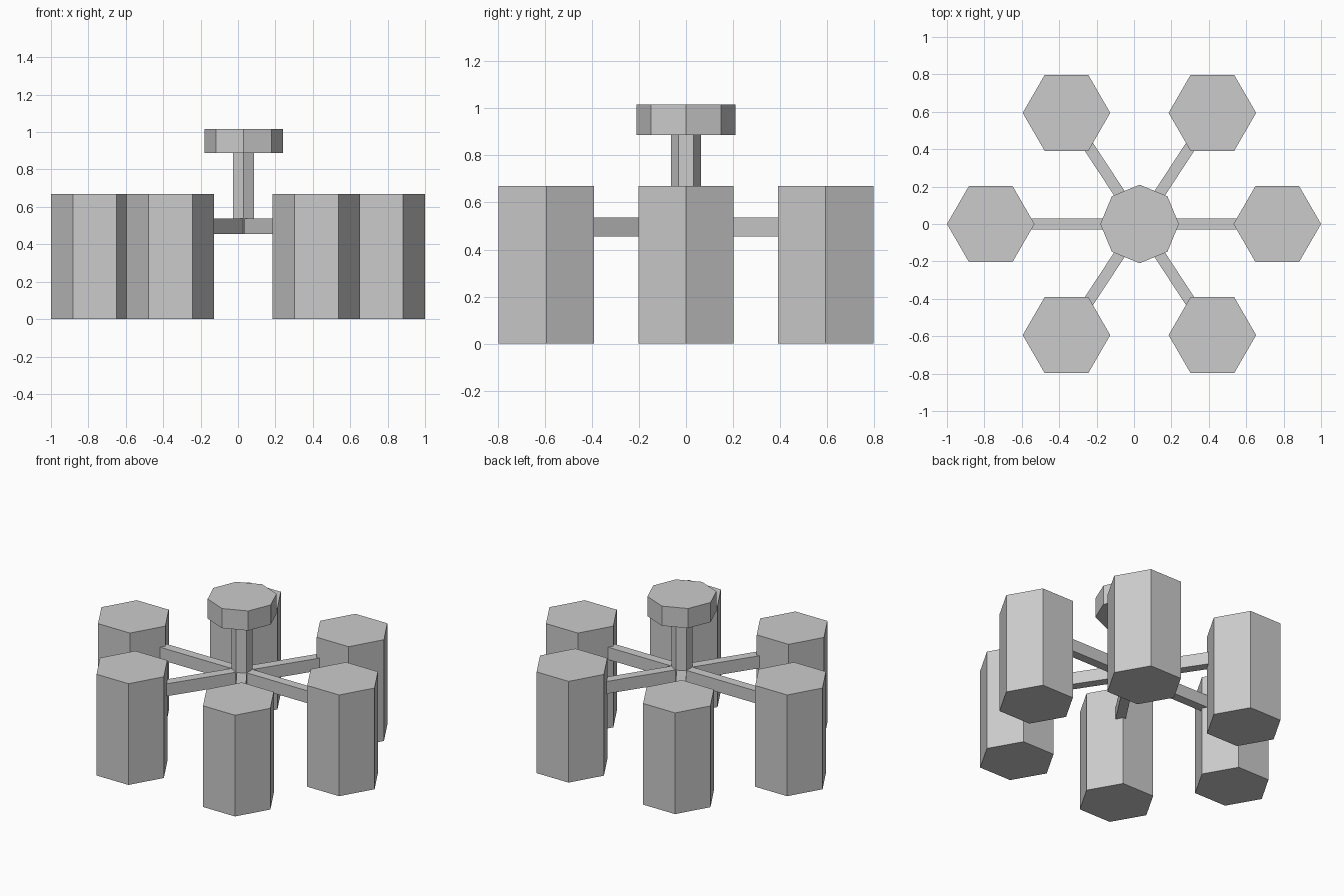
import bpy
import math

if "Cube" in bpy.data.objects:
    bpy.data.objects.remove(bpy.data.objects["Cube"])

HUB_X = 0.03  # axis of stem and canopy


def prism(name, sides, radius, x, y, z0, z1, first_angle=0.0):
    """Flat-faced vertical prism with its first corner at first_angle."""
    pts = [(x + radius * math.cos(first_angle + i * math.tau / sides),
            y + radius * math.sin(first_angle + i * math.tau / sides))
           for i in range(sides)]
    verts = [(px, py, z) for z in (z0, z1) for px, py in pts]
    faces = [tuple(reversed(range(sides))), tuple(range(sides, 2 * sides))]
    for i in range(sides):
        j = (i + 1) % sides
        faces.append((i, j, sides + j, sides + i))
    mesh = bpy.data.meshes.new(name)
    mesh.from_pydata(verts, [], faces)
    obj = bpy.data.objects.new(name, mesh)
    bpy.context.collection.objects.link(obj)
    return obj


def arm(name, x, y, z0, z1, width, length):
    """Square bar running from the hub towards (x, y)."""
    bpy.ops.mesh.primitive_cube_add(size=1)
    obj = bpy.context.object
    obj.name = name
    a = math.atan2(y, x - HUB_X)
    obj.location = (HUB_X + math.cos(a) * length / 2,
                    math.sin(a) * length / 2, (z0 + z1) / 2)
    obj.rotation_euler = (0, 0, a)
    obj.scale = (length, width, z1 - z0)


# Six hexagonal lamp shades, each carried by an arm
shades = [(0.766, 0.0), (0.419, 0.594), (-0.361, 0.594),
          (-0.766, 0.0), (-0.361, -0.594), (0.419, -0.594)]
for n, (x, y) in enumerate(shades, 1):
    prism(f"lamp_shade_{n}", 6, 0.234, x, y, 0.0, 0.67)
    reach = math.hypot(x - HUB_X, y) - 0.20
    arm(f"arm_{n}", x, y, 0.455, 0.537, 0.06, reach)

# Hexagonal stem and octagonal ceiling canopy
prism("stem", 6, 0.064, HUB_X, 0, 0.455, 0.90, math.pi / 2)
prism("ceiling_canopy", 8, 0.21, HUB_X, 0, 0.887, 1.017)
